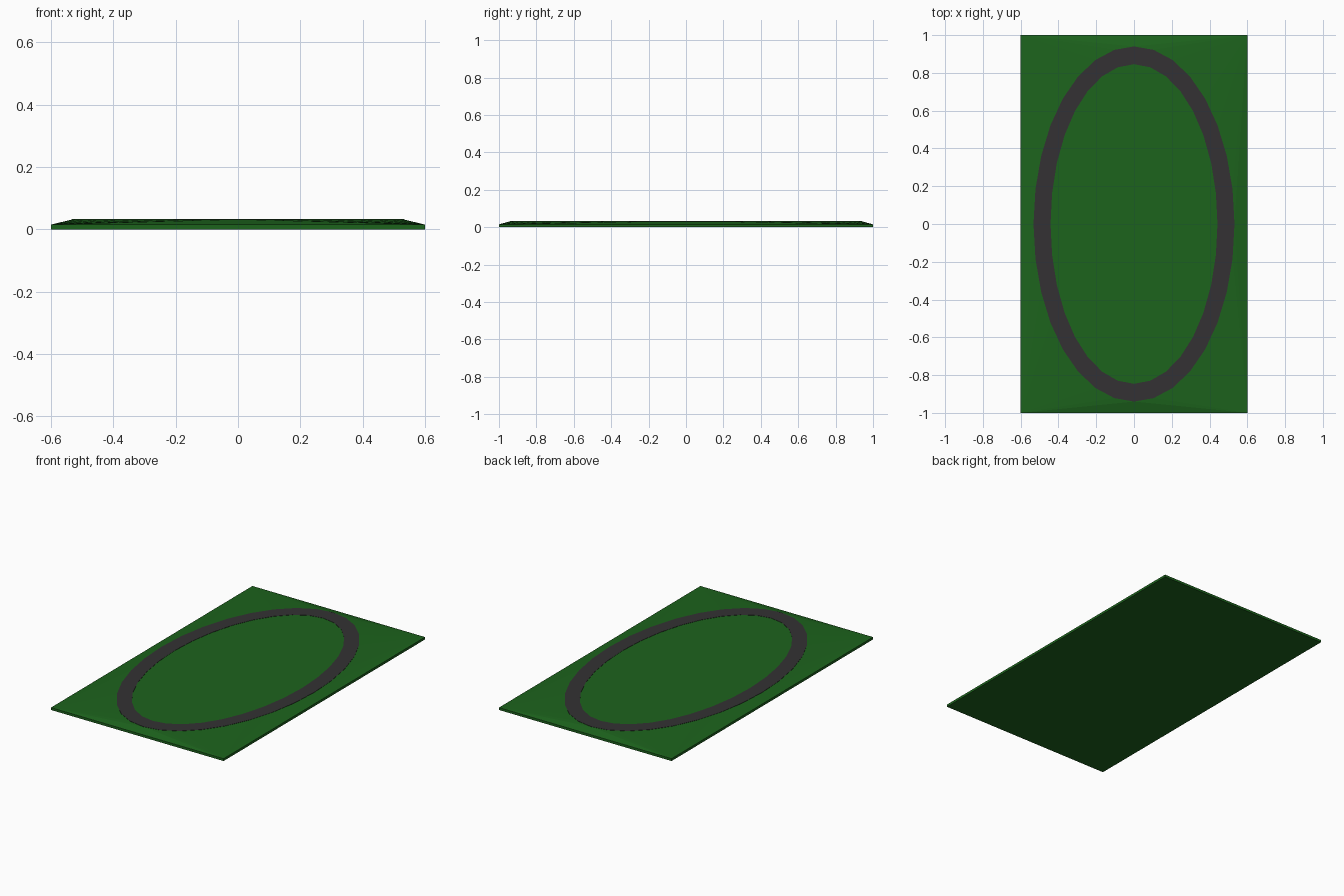
import bpy, bmesh, math

if "Cube" in bpy.data.objects:
    bpy.data.objects.remove(bpy.data.objects["Cube"])

N = 32                      # sides of the oval
OUTER, INNER = (0.532, 0.94), (0.442, 0.846)
EDGE_Z, FIELD_Z, ROAD_Z = 0.015, 0.0315, 0.033


def material(name, colour):
    mat = bpy.data.materials.new(name)
    mat.diffuse_color = (*colour, 1)
    mat.use_nodes = True
    mat.node_tree.nodes["Principled BSDF"].inputs["Base Color"].default_value = mat.diffuse_color
    return mat


def finish(bm, name, mat):
    bmesh.ops.recalc_face_normals(bm, faces=bm.faces)
    mesh = bpy.data.meshes.new(name)
    bm.to_mesh(mesh)
    bm.free()
    mesh.materials.append(mat)
    obj = bpy.data.objects.new(name, mesh)
    bpy.context.collection.objects.link(obj)
    return obj


def oval(bm, radii, z):
    return [bm.verts.new((radii[0] * math.cos(2 * math.pi * i / N),
                          radii[1] * math.sin(2 * math.pi * i / N), z))
            for i in range(N)]


green = material("grass_green", (0.012, 0.125, 0.012))
grey = material("asphalt_grey", (0.033, 0.031, 0.033))

# Grass board: rectangular base whose corners fan up to the raised oval field
bm = bmesh.new()
corners = [(0.6, 1), (-0.6, 1), (-0.6, -1), (0.6, -1)]
base = [bm.verts.new((x, y, 0)) for x, y in corners]
rim = [bm.verts.new((x, y, EDGE_Z)) for x, y in corners]
field = oval(bm, OUTER, FIELD_Z)
bm.faces.new(base)
bm.faces.new(field)
for q in range(4):
    n = (q + 1) % 4
    bm.faces.new((base[q], base[n], rim[n], rim[q]))
    for i in range(q * N // 4, (q + 1) * N // 4):
        bm.faces.new((rim[q], field[i], field[(i + 1) % N]))
    bm.faces.new((rim[q], rim[n], field[(q + 1) * N // 4 % N]))
finish(bm, "grass_board", green)

# Track: thin oval ring lying on the field
bm = bmesh.new()
loops = [oval(bm, OUTER, FIELD_Z - 0.001), oval(bm, OUTER, ROAD_Z),
         oval(bm, INNER, ROAD_Z), oval(bm, INNER, FIELD_Z - 0.001)]
for k in range(4):
    a, b = loops[k], loops[(k + 1) % 4]
    for i in range(N):
        j = (i + 1) % N
        bm.faces.new((a[i], a[j], b[j], b[i]))
finish(bm, "oval_track", grey)
